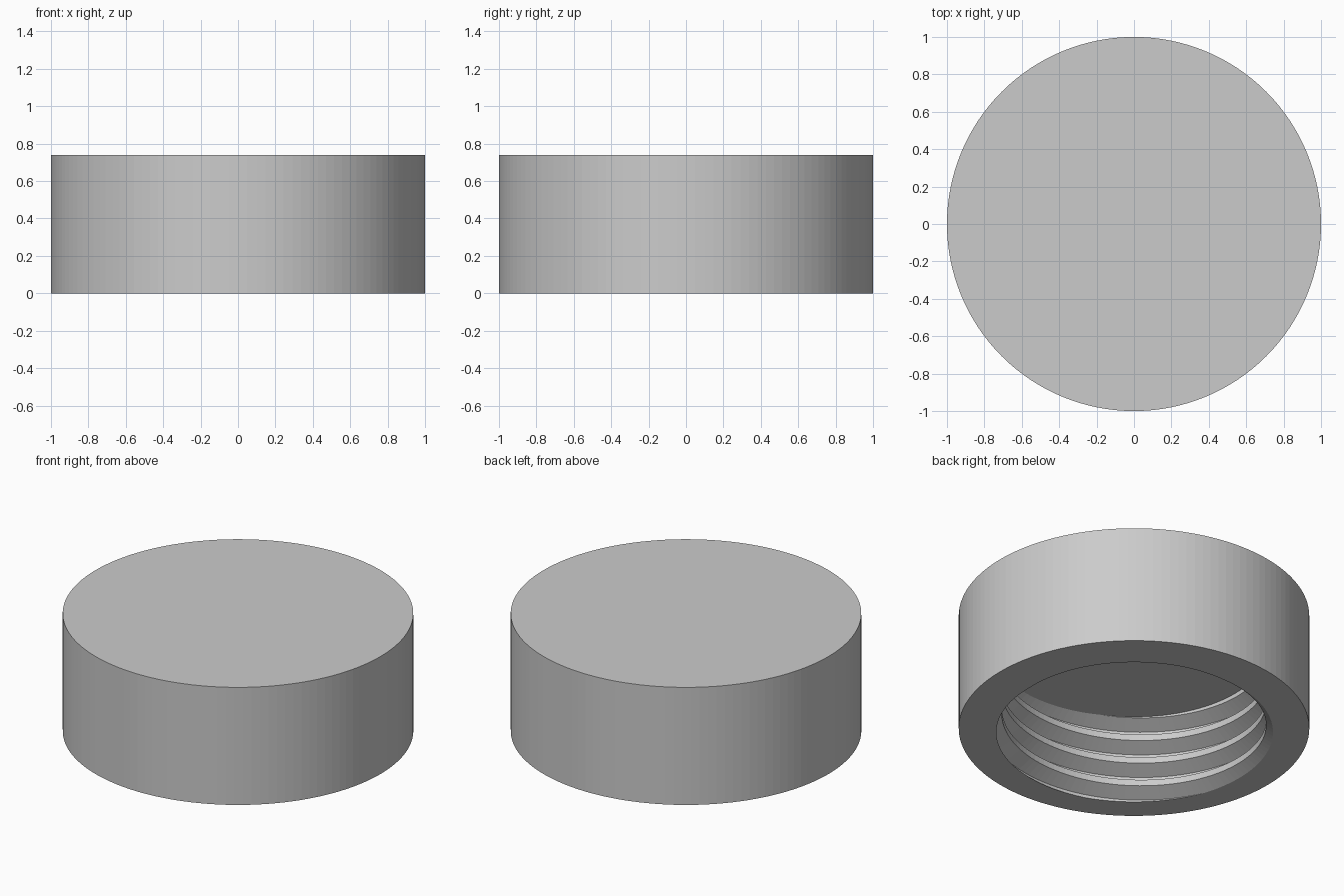
import bpy, bmesh
from math import cos, sin, pi, radians

cube = bpy.data.objects.get("Cube")
if cube:
    bpy.data.objects.remove(cube)

SIDES = 128
HEIGHT = 0.74
CEILING = 0.51            # height of the inner ceiling
PITCH = 0.149
CREST, ROOT = 0.754, 0.84
START = radians(225)      # angle where the groove meets the rim

# One pitch of thread, as (radius, height): groove, flank, crest, flank
profile = [(ROOT, -0.01), (ROOT, 0.01), (CREST, 0.055), (CREST, 0.094)]


def fill_level(bm, z):
    """Close the flat face bounded by all open edges at height z."""
    edges = [e for e in bm.edges if e.is_boundary
             and all(abs(v.co.z - z) < 1e-4 for v in e.verts)]
    bmesh.ops.triangle_fill(bm, use_beauty=True, use_dissolve=False, edges=edges)


bm = bmesh.new()

# Right-handed internal thread, one column of points per step of angle
columns = []
for i in range(SIDES + 1):
    a = START + 2 * pi * i / SIDES
    column = []
    for turn in range(-3, 6):
        for r, z in profile:
            height = z + PITCH * (turn + i / SIDES)
            column.append(bm.verts.new((r * cos(a), r * sin(a), height)))
    columns.append(column)
for left, right in zip(columns, columns[1:]):
    for j in range(len(left) - 1):
        bm.faces.new((left[j], left[j + 1], right[j + 1], right[j]))
bmesh.ops.remove_doubles(bm, verts=bm.verts[:], dist=1e-4)

# Trim the thread at the rim and at the ceiling
for z, up in ((0, -1), (CEILING, 1)):
    bmesh.ops.bisect_plane(bm, geom=bm.verts[:] + bm.edges[:] + bm.faces[:],
                           plane_co=(0, 0, z), plane_no=(0, 0, up),
                           dist=1e-5, clear_outer=True)
bmesh.ops.remove_doubles(bm, verts=bm.verts[:], dist=1e-4)
fill_level(bm, CEILING)

# Outer wall, then the rim ring and the lid
wall = bmesh.ops.create_cone(bm, cap_ends=False, segments=SIDES,
                             radius1=1, radius2=1, depth=HEIGHT)
bmesh.ops.translate(bm, verts=wall["verts"], vec=(0, 0, HEIGHT / 2))
fill_level(bm, 0)
fill_level(bm, HEIGHT)
bmesh.ops.recalc_face_normals(bm, faces=bm.faces[:])

mesh = bpy.data.meshes.new("threaded_cap")
bm.to_mesh(mesh)
bm.free()
cap = bpy.data.objects.new("threaded_cap", mesh)
bpy.context.collection.objects.link(cap)

# Plain grey finish
grey = bpy.data.materials.new("light grey")
grey.use_nodes = True
color = (0.6, 0.6, 0.6, 1)
grey.diffuse_color = color
grey.node_tree.nodes["Principled BSDF"].inputs["Base Color"].default_value = color
mesh.materials.append(grey)
